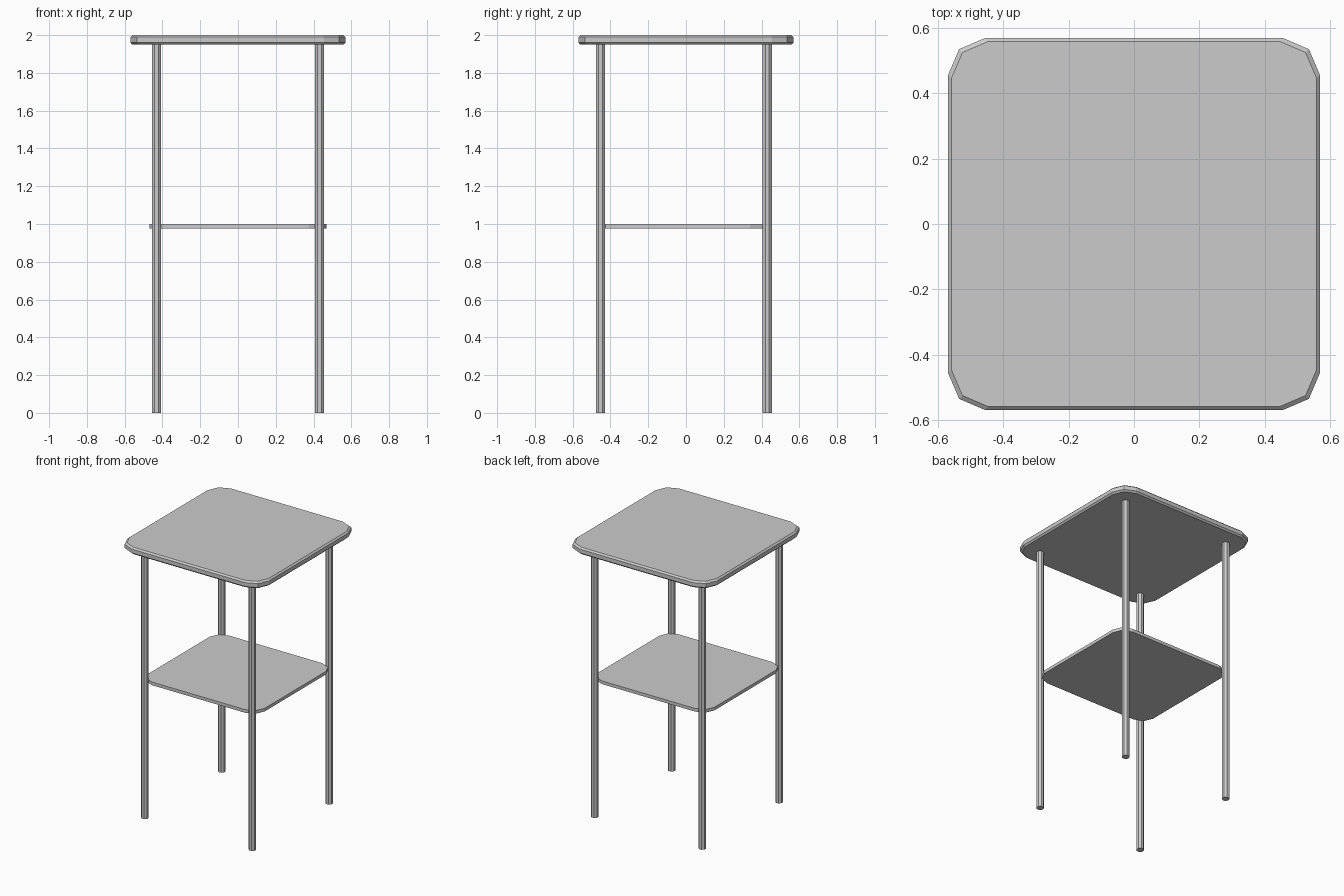
import bpy
import bmesh
from math import pi
from mathutils import Matrix

if "Cube" in bpy.data.objects:
    bpy.data.objects.remove(bpy.data.objects["Cube"])


def make_object(name, bm):
    bmesh.ops.recalc_face_normals(bm, faces=bm.faces[:])
    mesh = bpy.data.meshes.new(name)
    bm.to_mesh(mesh)
    bm.free()
    obj = bpy.data.objects.new(name, mesh)
    bpy.context.collection.objects.link(obj)
    return obj


def corner_board(name, hx, hy, z0, z1, cy=0.0, chamfer=0.0):
    """Flat board with two-facet rounded corners and an optional edge chamfer."""
    # One quadrant of the outline, as fractions of the half sizes
    corner = [(1.0, 0.80), (0.94, 0.94), (0.80, 1.0)]
    outline = []
    for sx, sy in ((1, 1), (-1, 1), (-1, -1), (1, -1)):
        pts = corner if sx * sy > 0 else corner[::-1]
        outline += [(sx * u, sy * v) for u, v in pts]

    # Stacked rings: (height, inset)
    if chamfer:
        levels = [(z0, chamfer), (z0 + chamfer, 0), (z1 - chamfer, 0), (z1, chamfer)]
    else:
        levels = [(z0, 0), (z1, 0)]

    bm = bmesh.new()
    rings = [[bm.verts.new((u * (hx - i), cy + v * (hy - i), z)) for u, v in outline]
             for z, i in levels]
    n = len(outline)
    for a, b in zip(rings, rings[1:]):
        for k in range(n):
            bm.faces.new((a[k], a[(k + 1) % n], b[(k + 1) % n], b[k]))
    bm.faces.new(rings[0][::-1])
    bm.faces.new(rings[-1])
    return make_object(name, bm)


def leg(name, x, y, height, radius=0.026, sides=8):
    bm = bmesh.new()
    place = Matrix.Translation((x, y, height / 2)) @ Matrix.Rotation(pi / sides, 4, 'Z')
    bmesh.ops.create_cone(bm, cap_ends=True, segments=sides, radius1=radius,
                          radius2=radius, depth=height, matrix=place)
    return make_object(name, bm)


# Thick top and thin lower shelf
corner_board("table_top", 0.57, 0.57, 1.95, 2.0, chamfer=0.011)
corner_board("lower_shelf", 0.468, 0.442, 0.977, 1.0, cy=-0.011)

# Four straight legs, set slightly toward the front
for side, x in (("left", -0.432), ("right", 0.432)):
    for end, y in (("front", -0.452), ("back", 0.430)):
        leg(f"{end}_{side}_leg", x, y, 1.952)
